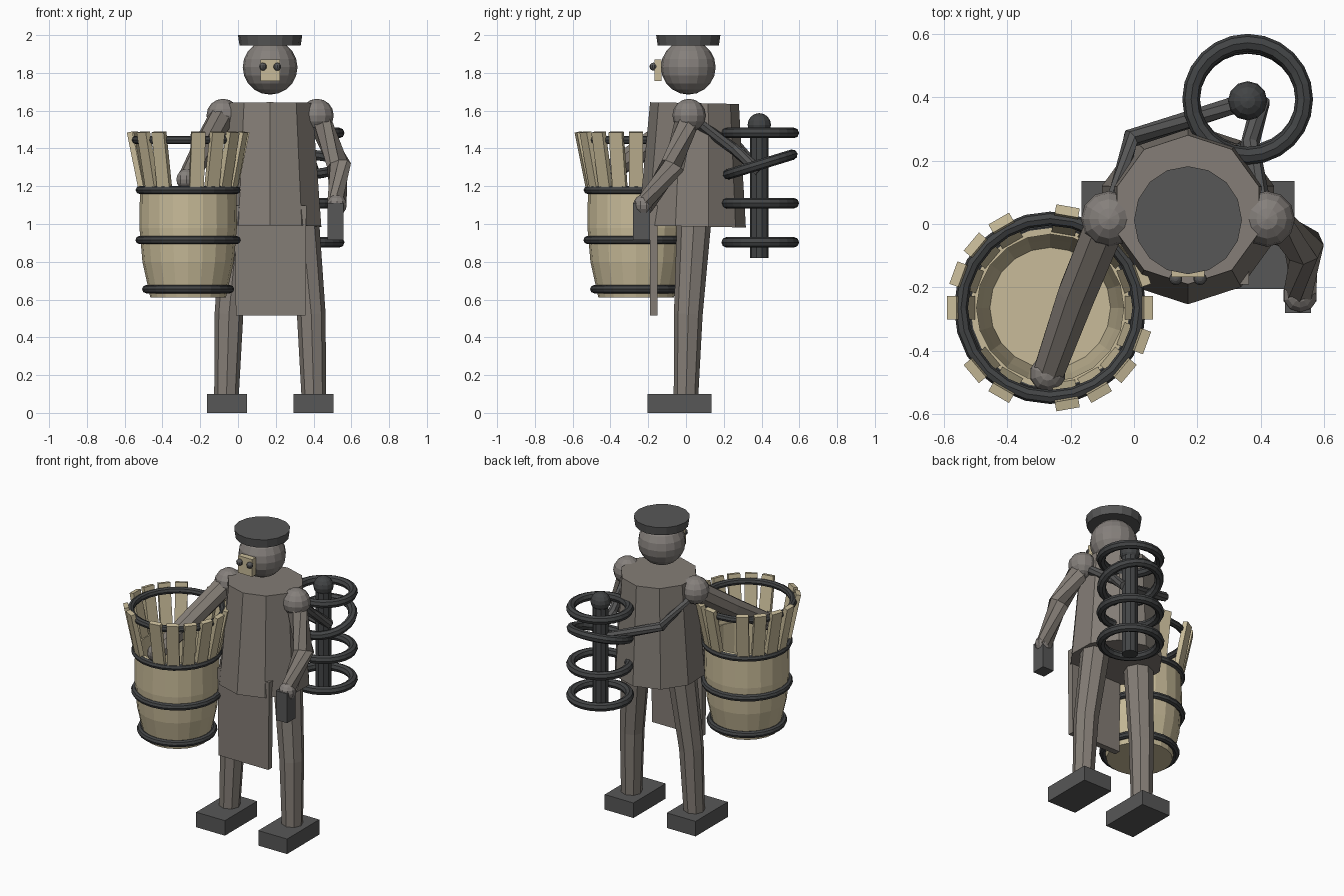
import bpy, bmesh, math
from mathutils import Vector, Matrix

cube = bpy.data.objects.get("Cube")
if cube:
    bpy.data.objects.remove(cube, do_unlink=True)


def material(name, rgb):
    m = bpy.data.materials.new(name)
    m.use_nodes = True
    m.diffuse_color = (*rgb, 1)
    m.node_tree.nodes["Principled BSDF"].inputs["Base Color"].default_value = (*rgb, 1)
    return m


COAT = material("coat grey brown", (0.23, 0.205, 0.18))
SKIN = material("joint grey", (0.235, 0.215, 0.2))
WOOD = material("pale wood", (0.58, 0.5, 0.32))
DARK = material("dark grey", (0.095, 0.095, 0.095))
IRON = material("iron", (0.055, 0.058, 0.06))


def finish(name, bm, mat):
    bmesh.ops.recalc_face_normals(bm, faces=bm.faces)
    me = bpy.data.meshes.new(name)
    bm.to_mesh(me)
    bm.free()
    me.materials.append(mat)
    ob = bpy.data.objects.new(name, me)
    bpy.context.collection.objects.link(ob)
    return ob


def box(name, lo, hi, mat):
    lo, hi = Vector(lo), Vector(hi)
    bm = bmesh.new()
    bmesh.ops.create_cube(bm, size=1, matrix=Matrix.Translation((lo + hi) / 2)
                          @ Matrix.Diagonal((*(hi - lo), 1)))
    return finish(name, bm, mat)


def ball(name, centre, r, mat, seg=16, rings=10):
    bm = bmesh.new()
    bmesh.ops.create_uvsphere(bm, u_segments=seg, v_segments=rings, radius=r,
                              matrix=Matrix.Translation(centre))
    return finish(name, bm, mat)


def skin_rings(bm, rings, cap):
    for a, b in zip(rings, rings[1:]):
        for i in range(len(a)):
            j = (i + 1) % len(a)
            bm.faces.new((a[i], a[j], b[j], b[i]))
    if cap:
        bm.faces.new(rings[0])
        bm.faces.new(rings[-1])


def limb(name, path, radii, mat, sides=8):
    """Tapered faceted tube through the path points."""
    pts = [Vector(p) for p in path]
    bm, rings = bmesh.new(), []
    for i, (p, r) in enumerate(zip(pts, radii)):
        way = pts[min(i + 1, len(pts) - 1)] - pts[max(i - 1, 0)]
        turn = Vector((0, 0, 1)).rotation_difference(way.normalized())
        rings.append([bm.verts.new(p + turn @ Vector((
            r * math.sin(math.tau * k / sides), -r * math.cos(math.tau * k / sides), 0)))
            for k in range(sides)])
    skin_rings(bm, rings, True)
    return finish(name, bm, mat)


def hoop(name, centre, major, minor, mat, tilt=0, seg=24, sides=8):
    place = Matrix.Translation(centre) @ Matrix.Rotation(tilt, 4, 'X')
    bm, rings = bmesh.new(), []
    for i in range(seg):
        a = math.tau * i / seg
        ring = []
        for k in range(sides):
            t = math.tau * k / sides
            r = major + minor * math.cos(t)
            ring.append(bm.verts.new(place @ Vector((r * math.cos(a), r * math.sin(a),
                                                     minor * math.sin(t)))))
        rings.append(ring)
    skin_rings(bm, rings + rings[:1], False)
    return finish(name, bm, mat)


# Torso and apron
MID = 0.17
limb("torso", [(MID, 0.032, 0.987), (MID, 0.045, 1.64)], [0.285, 0.235], COAT, 10)
apron = box("apron", (-0.017, -0.19, 0.515), (0.362, -0.15, 1.097), COAT)
for v in apron.data.vertices:
    if v.co.z < 0.6:
        v.co.x = MID + (v.co.x - MID) * 0.97

# Head, cap and face plate
ball("head", (MID, 0.012, 1.83), 0.145, SKIN)
limb("cap", [(MID, 0.012, 1.945), (MID, 0.012, 2.0)], [0.162, 0.17], DARK, 16)
box("face_plate", (0.118, -0.167, 1.757), (0.222, -0.13, 1.872), WOOD)

# Paired parts
for side, s in (("right", -1), ("left", 1)):
    def at(x, y, z):
        return (MID + s * x, y, z)
    ball(side + "_eye", at(0.038, -0.172, 1.833), 0.021, DARK, 10, 8)
    limb(side + "_leg", [at(0.231, 0, 0.09), at(0.218, 0.012, 0.52), at(0.165, 0.045, 1.05)],
         [0.065, 0.076, 0.092], COAT)
    foot = MID + s * 0.229
    box(side + "_foot", (foot - 0.106, -0.205, 0), (foot + 0.106, 0.135, 0.1), DARK)
    ball(side + "_shoulder", at(0.249, 0.016, 1.575), 0.088, SKIN, 12, 8)

# Arms
limb("left_arm", [(0.425, 0.01, 1.56), (0.535, -0.07, 1.31), (0.523, -0.22, 1.1)],
     [0.068, 0.064, 0.052], COAT)
ball("left_wrist", (0.523, -0.225, 1.1), 0.055, SKIN, 10, 8)
box("left_hand_block", (0.475, -0.28, 0.915), (0.558, -0.19, 1.11), DARK)
limb("right_arm", [(-0.085, 0.01, 1.57), (-0.18, -0.22, 1.4), (-0.27, -0.47, 1.235)],
     [0.068, 0.064, 0.052], COAT)
ball("right_hand", (-0.272, -0.472, 1.235), 0.057, SKIN, 10, 8)

# Open tub: outer wall, rim, inner wall and floor
BX, BY = -0.264, -0.264
profile = [(0.2, 0.61), (0.242, 0.8), (0.258, 0.98), (0.255, 1.2),
           (0.232, 1.2), (0.235, 0.98), (0.215, 0.8), (0.19, 0.65)]
bm = bmesh.new()
rings = [[bm.verts.new((BX + r * math.cos(math.tau * k / 20),
                        BY + r * math.sin(math.tau * k / 20), z)) for k in range(20)]
         for r, z in profile]
skin_rings(bm, rings, True)
finish("tub", bm, WOOD)

# Flared staves, with a few missing
bm = bmesh.new()
lean = math.atan2(0.065, 0.32)
for deg in range(0, 360, 20):
    if deg in (100, 200, 260):
        continue
    place = (Matrix.Translation((BX, BY, 1.33)) @ Matrix.Rotation(math.radians(deg), 4, 'Z')
             @ Matrix.Translation((0.278, 0, 0)) @ Matrix.Rotation(lean, 4, 'Y'))
    bmesh.ops.create_cube(bm, size=1, matrix=place @ Matrix.Diagonal((0.03, 0.075, 0.32, 1)))
finish("staves", bm, WOOD)

for i, (z, r) in enumerate(((0.655, 0.222), (0.915, 0.257), (1.18, 0.256), (1.445, 0.281))):
    hoop("tub_hoop_%d" % (i + 1), (BX, BY, z), r, 0.022, IRON)

# Back post with rings and support struts
PX, PY = 0.358, 0.388
limb("back_post", [(PX, PY, 0.82), (PX, PY, 1.52)], [0.05, 0.05], IRON, 10)
ball("post_knob", (PX, PY, 1.525), 0.062, IRON, 12, 8)
for i, (z, tilt) in enumerate(((0.903, 0), (1.11, 0), (1.315, 17), (1.482, 0))):
    hoop("back_ring_%d" % (i + 1), (PX, PY + 0.005, z), 0.178, 0.028, IRON, math.radians(tilt))
limb("right_strut", [(-0.06, 0.07, 1.53), (-0.01, 0.27, 1.41), (PX, PY, 1.28)],
     [0.03] * 3, DARK)
limb("left_strut", [(0.4, 0.07, 1.53), (0.365, 0.25, 1.4), (0.4, PY, 1.28)],
     [0.03] * 3, DARK)
